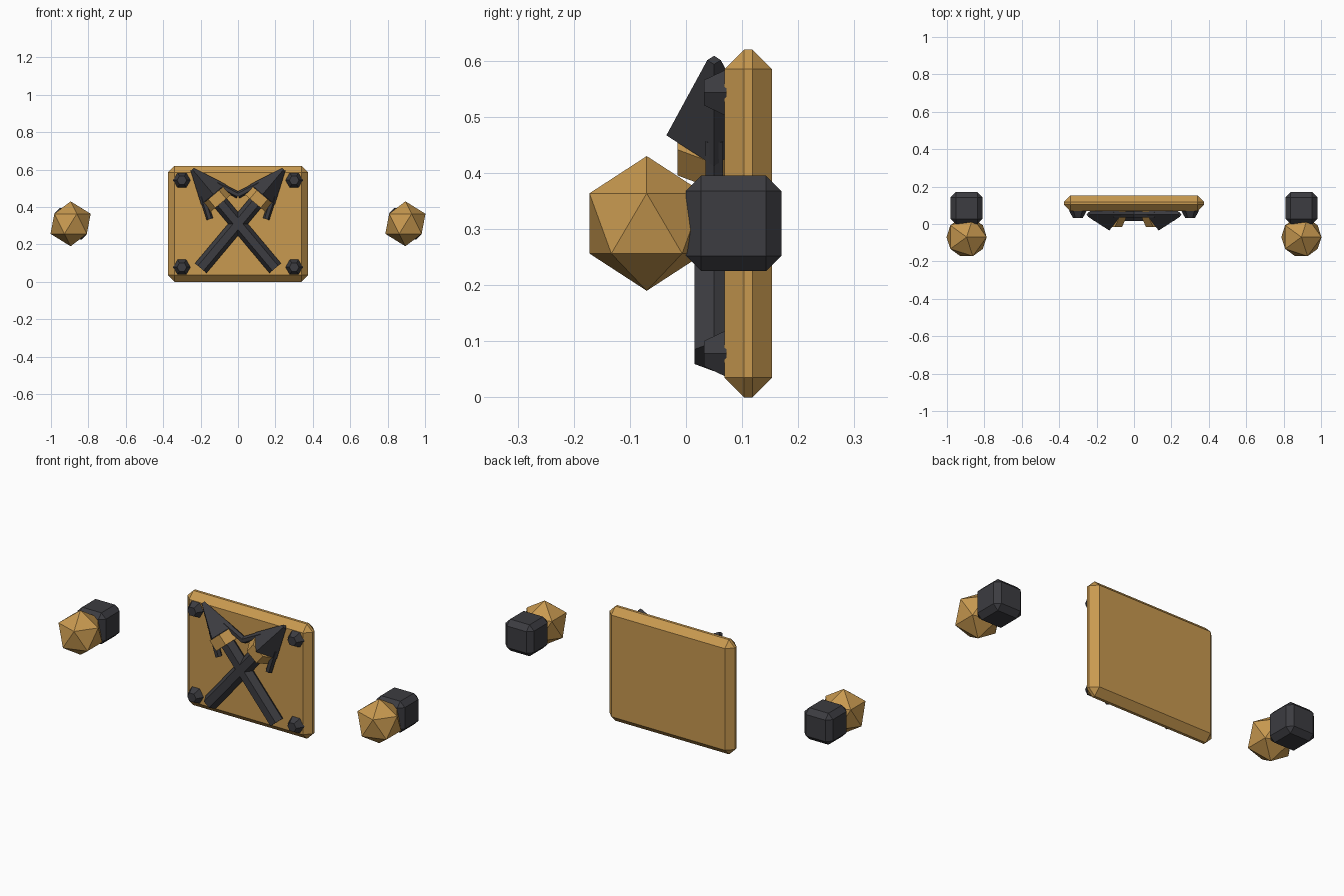
import bpy, bmesh, math
from mathutils import Matrix, Vector

if "Cube" in bpy.data.objects:
    bpy.data.objects.remove(bpy.data.objects["Cube"])


def material(name, rgb):
    m = bpy.data.materials.new(name)
    m.diffuse_color = (*rgb, 1)
    m.use_nodes = True
    m.node_tree.nodes["Principled BSDF"].inputs["Base Color"].default_value = m.diffuse_color
    return m


GOLD = material("gold", (0.58, 0.32, 0.08))
DARK = material("dark_iron", (0.045, 0.045, 0.052))


def finish(bm, name, mat):
    bmesh.ops.recalc_face_normals(bm, faces=bm.faces)
    me = bpy.data.meshes.new(name)
    bm.to_mesh(me)
    bm.free()
    me.materials.append(mat)
    ob = bpy.data.objects.new(name, me)
    bpy.context.collection.objects.link(ob)
    return ob


def chamfer_box(name, centre, size, bevel, mat):
    bm = bmesh.new()
    bmesh.ops.create_cube(bm, size=1, matrix=Matrix.Translation(centre) @ Matrix.Diagonal((*size, 1)))
    bmesh.ops.bevel(bm, geom=bm.edges[:], offset=bevel, segments=1, affect='EDGES')
    return finish(bm, name, mat)


def prism(name, a, b, r1, r2, sides, twist, mat):
    """Faceted cone or prism running from point a to point b."""
    a, b = Vector(a), Vector(b)
    d = b - a
    rot = Vector((0, 0, 1)).rotation_difference(d).to_matrix().to_4x4()
    m = Matrix.Translation((a + b) / 2) @ rot @ Matrix.Rotation(math.radians(twist), 4, 'Z')
    bm = bmesh.new()
    bmesh.ops.create_cone(bm, cap_ends=True, segments=sides, radius1=r1, radius2=r2,
                          depth=d.length, matrix=m)
    return finish(bm, name, mat)


# Plaque
chamfer_box("plaque", (0, 0.111, 0.31), (0.75, 0.085, 0.62), 0.035, GOLD)

# Corner bolts
for x in (-0.30, 0.30):
    for z in (0.078, 0.543):
        prism("corner_bolt", (x, 0.072, z), (x, 0.032, z), 0.048, 0.026, 6, 30, DARK)

# Crossed harpoons, laid out along a tilted axis through the plaque centre
TILT = math.radians(40)
for s, side in ((1, "right"), (-1, "left")):
    def at(u, p=0):
        return (s * (u * math.sin(TILT) + p * math.cos(TILT)), 0.05,
                0.31 + u * math.cos(TILT) - p * math.sin(TILT))

    prism(side + "_handle", at(-0.31), at(0.21), 0.0404, 0.0404, 6, 30, DARK)
    prism(side + "_collar", at(0.143), at(0.203), 0.075, 0.075, 6, 30, GOLD)
    prism(side + "_spearhead", at(0.205), at(0.38), 0.085, 0.012, 4, 0, DARK)
    for p in (-1, 1):
        prism(side + "_barb", at(0.235, p * 0.05), at(0.116, p * 0.099), 0.018, 0.018, 6, 30, DARK)

# Side blocks with faceted knobs
for x in (-0.895, 0.895):
    chamfer_box("side_block", (x, 0.085, 0.31), (0.17, 0.17, 0.17), 0.027, DARK)
    bm = bmesh.new()
    bmesh.ops.create_icosphere(bm, subdivisions=1, radius=0.12,
                               matrix=Matrix.Translation((x, -0.07, 0.31)))
    finish(bm, "side_knob", GOLD)
